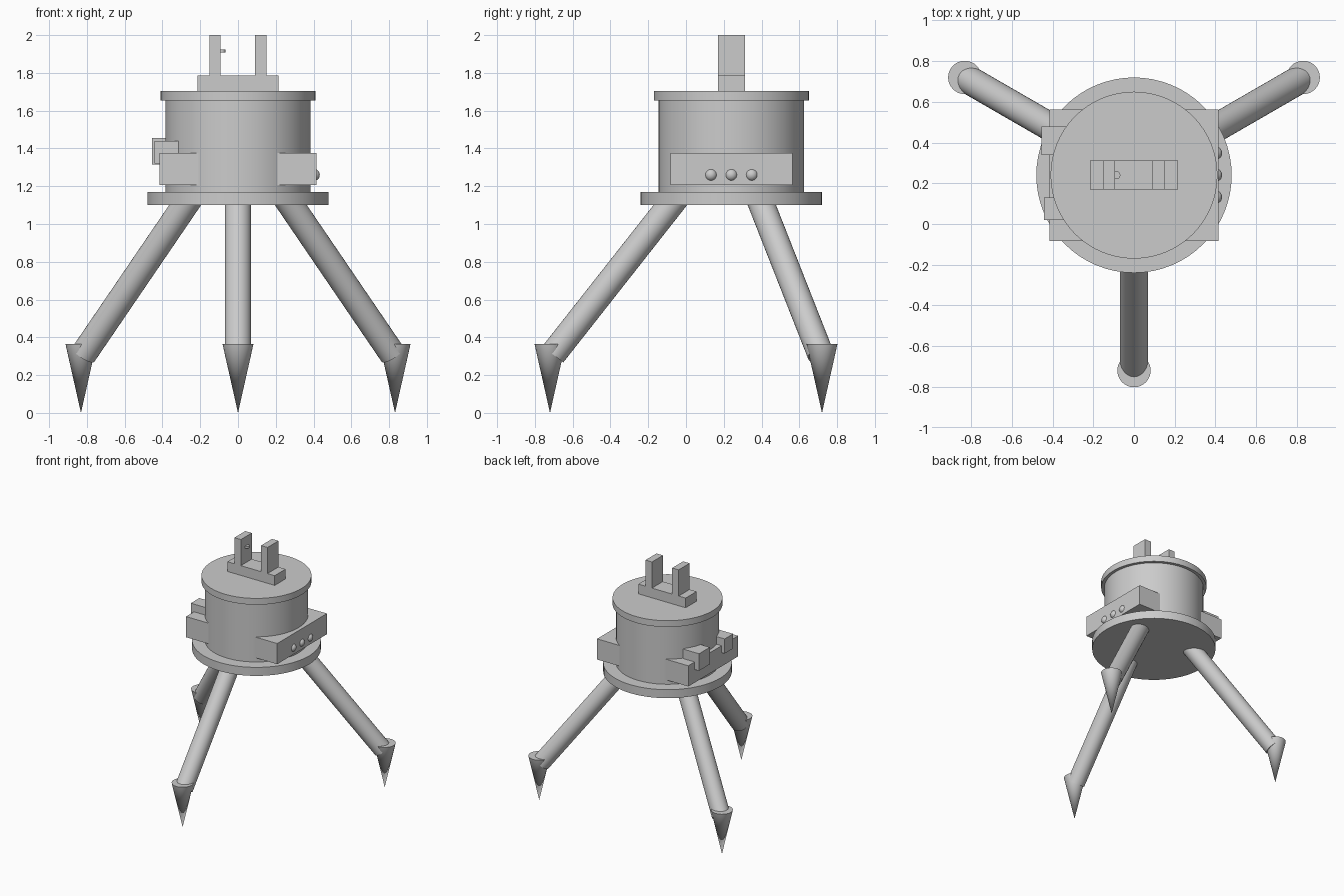
import bpy
from math import cos, sin, radians
from mathutils import Vector

old = bpy.data.objects.get("Cube")
if old:
    bpy.data.objects.remove(old, do_unlink=True)

# Single grey finish
grey = bpy.data.materials.new("plain_grey")
grey.use_nodes = True
grey.diffuse_color = (0.6, 0.6, 0.6, 1)
grey.node_tree.nodes["Principled BSDF"].inputs["Base Color"].default_value = grey.diffuse_color

AXIS_Y = 0.24  # the drum stands behind the origin


def finish(name, smooth=False):
    ob = bpy.context.object
    ob.name = name
    ob.data.materials.append(grey)
    if smooth:
        bpy.ops.object.shade_smooth_by_angle(angle=radians(40))
    return ob


def box(name, x, y, z):
    """Box from (min, max) pairs."""
    spans = (x, y, z)
    bpy.ops.mesh.primitive_cube_add(size=1, location=[(a + b) / 2 for a, b in spans])
    bpy.context.object.scale = [b - a for a, b in spans]
    bpy.ops.object.transform_apply(location=False, rotation=False, scale=True)
    return finish(name)


def rod(name, start, end, r_start, r_end=None, sides=64):
    """Cylinder or cone between two points."""
    start, end = Vector(start), Vector(end)
    axis = end - start
    bpy.ops.mesh.primitive_cone_add(
        vertices=sides, radius1=r_start, radius2=r_start if r_end is None else r_end,
        depth=axis.length, location=(start + end) / 2,
        rotation=axis.to_track_quat('Z', 'Y').to_euler())
    return finish(name, True)


# Stacked round body
for name, radius, low, high in (("base_disc", 0.48, 1.10, 1.17),
                                ("drum", 0.385, 1.165, 1.66),
                                ("lid", 0.41, 1.653, 1.705)):
    rod(name, (0, AXIS_Y, low), (0, AXIS_Y, high), radius)

# Three splayed legs with pointed feet
for name, angle in (("front", -90), ("back_left", 30), ("back_right", 150)):
    def spot(r, z):
        return (r * cos(radians(angle)), AXIS_Y + r * sin(radians(angle)), z)
    rod(name + "_leg", spot(0.28, 1.155), spot(0.945, 0.31), 0.07, sides=32)
    rod(name + "_foot", spot(0.96, 0.0), spot(0.96, 0.365), 0.0, 0.082, sides=32)

# Side housings
for name, side in (("left_housing", 1), ("right_housing", -1)):
    box(name, sorted((side * 0.12, side * 0.415)), (-0.083, 0.563), (1.207, 1.377))

# Round knobs on the left housing
for i in range(3):
    bpy.ops.mesh.primitive_uv_sphere_add(segments=24, ring_count=12, radius=0.033,
                                         location=(0.4, AXIS_Y + (i - 1) * 0.108, 1.26))
    finish("knob_%d" % (i + 1), True)

# Blocks on the right housing
box("rear_block", (-0.455, -0.31), (0.34, 0.48), (1.315, 1.455))
box("front_block", (-0.443, -0.31), (0.02, 0.13), (1.32, 1.44))

# Fork bracket on top with a small pin
box("bracket_base", (-0.215, 0.215), (0.17, 0.312), (1.70, 1.785))
box("right_post", (-0.152, -0.093), (0.17, 0.312), (1.78, 2.0))
box("left_post", (0.091, 0.15), (0.17, 0.312), (1.78, 2.0))
rod("pin", (-0.087, AXIS_Y, 1.909), (-0.087, AXIS_Y, 1.925), 0.02, sides=24)
